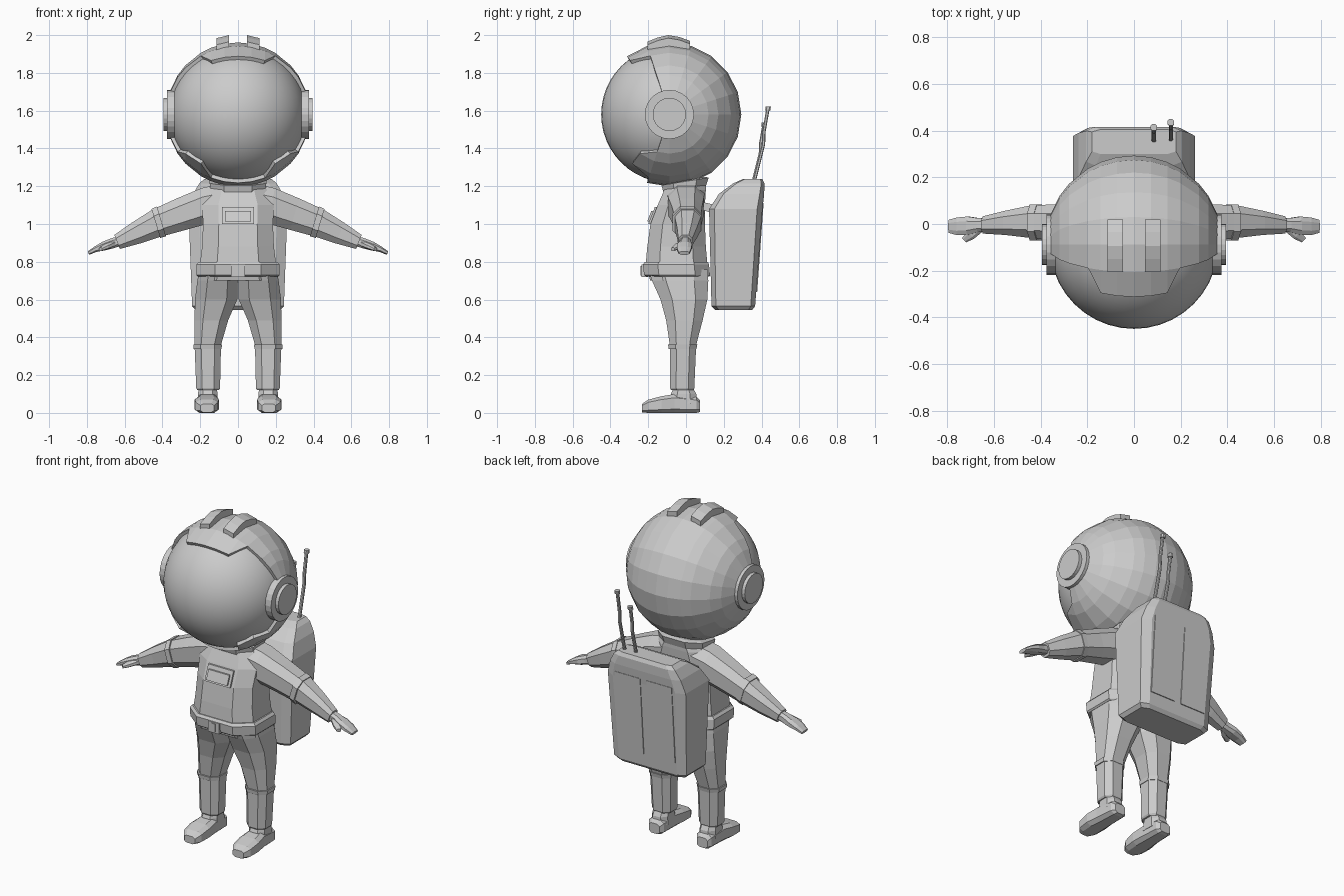
import bpy, bmesh
from math import sin, cos, radians, pi
from mathutils import Vector as V

C = V((0, -0.088, 1.58))  # helmet centre


def finish(name, bm):
    me = bpy.data.meshes.new(name)
    bm.to_mesh(me)
    bm.free()
    ob = bpy.data.objects.new(name, me)
    bpy.context.collection.objects.link(ob)
    return ob


def loft(name, rings, k=0.5, side=1):
    """Skin chamfered-rectangle rings given as (centre, half-axis u, half-axis v)."""
    bm = bmesh.new()
    shape = [(1, -k), (1, k), (k, 1), (-k, 1), (-1, k), (-1, -k), (-k, -1), (k, -1)]
    rows = []
    for c, u, v in rings:
        pts = [V(c) + V(u) * a + V(v) * b for a, b in shape]
        rows.append([bm.verts.new((p.x * side, p.y, p.z)) for p in pts])
    for r, s in zip(rows, rows[1:]):
        for i in range(8):
            j = (i + 1) % 8
            bm.faces.new((r[i], r[j], s[j], s[i]))
    bm.faces.new(rows[0])
    bm.faces.new(rows[-1])
    bmesh.ops.remove_doubles(bm, verts=bm.verts, dist=1e-5)
    bmesh.ops.recalc_face_normals(bm, faces=bm.faces)
    return finish(name, bm)


def zr(z, cx, rx, y0, y1, tilt=0):
    """Horizontal ring from centre x, half width and y range."""
    return ((cx, (y0 + y1) / 2, z), (rx, 0, 0), (0, (y1 - y0) / 2, tilt))


def yr(y, cx, rx, z0, z1):
    return ((cx, y, (z0 + z1) / 2), (rx, 0, 0), (0, 0, (z1 - z0) / 2))


def xr(x, y, z, hy, hz, lean=0.3):
    """Ring across an arm, leaning with the arm slope."""
    return ((x, y, z), (0, hy, 0), (hz * lean, 0, hz))


def box(name, y0, y1, x0, x1, z0, z1, slope=0, side=1):
    """Panel whose top is shifted by slope in y."""
    cx, rx = (x0 + x1) / 2, (x1 - x0) / 2
    return loft(name, [zr(z0, cx, rx, y0, y1), zr(z1, cx, rx, y0 + slope, y1 + slope)], 1, side)


# Visor: smooth ball
bpy.ops.mesh.primitive_uv_sphere_add(segments=40, ring_count=24, radius=0.361, location=C)
visor = bpy.context.object
visor.name = "visor"
bpy.ops.object.shade_smooth()

# Helmet shell: faceted, poles on x, open front with brow and cheek flaps
R = 0.381
half = [11, 22, 31, 47, 57, 72, 87]
cols = [-a for a in reversed(half)] + [0] + half
bm = bmesh.new()
grid = []
for a in cols:
    brow = 54 if abs(a) <= 22 else 72
    chin = 307 if abs(a) in (31, 47) else 288
    phis = [brow] + list(range(72, 289, 18)) + [chin]
    grid.append([bm.verts.new(C + R * V((sin(radians(a)), -cos(radians(a)) * cos(radians(p)),
                                         cos(radians(a)) * sin(radians(p))))) for p in phis])
for r, s in zip(grid, grid[1:]):
    for i in range(len(r) - 1):
        bm.faces.new((r[i], r[i + 1], s[i + 1], s[i]))
bmesh.ops.remove_doubles(bm, verts=bm.verts, dist=1e-4)
bm.normal_update()
for f in bm.faces:
    if f.normal.dot(f.calc_center_median() - C) < 0:
        f.normal_flip()
shell = finish("helmet_shell", bm)
mod = shell.modifiers.new("thickness", 'SOLIDIFY')
mod.thickness = 0.035
mod.offset = -1

# Ear discs and crown ridges
for s in (1, -1):
    for nm, r, x in (("ear_ring", 0.13, 0.375), ("ear_cap", 0.088, 0.395)):
        bpy.ops.mesh.primitive_cylinder_add(vertices=24, radius=r, depth=0.06,
                                            location=(s * (x - 0.03), C.y, C.z), rotation=(0, pi / 2, 0))
        bpy.context.object.name = nm
    loft("crown_ridge", [((0.08, y, z), (0.033, 0, -0.008), (0, 0, 0.022))
                         for y, z in ((-0.205, 1.935), (-0.15, 1.957), (-0.095, 1.97),
                                      (-0.035, 1.96), (0.02, 1.94))], 1, s)

# Torso, collar, belt
loft("torso", [zr(0.70, 0, 0.205, -0.19, 0.115), zr(0.80, 0, 0.2, -0.212, 0.112),
               zr(0.88, 0, 0.19, -0.205, 0.105), zr(1.0, 0, 0.185, -0.188, 0.1),
               zr(1.1, 0, 0.19, -0.15, 0.1), zr(1.18, 0, 0.155, -0.115, 0.105),
               zr(1.22, 0, 0.12, -0.1, 0.105)], 0.55)
loft("collar", [zr(1.185, 0, 0.145, -0.12, 0.105, 0.015), zr(1.225, 0, 0.15, -0.13, 0.12, 0.02),
                zr(1.23, 0, 0.13, -0.11, 0.1, 0.02)], 0.5)
loft("belt", [zr(0.722, 0, 0.212, -0.21, 0.125), zr(0.73, 0, 0.22, -0.222, 0.127),
              zr(0.785, 0, 0.22, -0.228, 0.122), zr(0.80, 0, 0.208, -0.218, 0.116)], 0.55)
box("buckle", -0.235, -0.2, -0.037, 0.037, 0.72, 0.785)
box("buckle_plate", -0.24, -0.2, -0.012, 0.012, 0.728, 0.778)
box("chest_unit", -0.2, -0.165, -0.085, 0.085, 1.0, 1.09, 0.035)
box("chest_unit_rim", -0.206, -0.17, -0.07, 0.07, 1.012, 1.068, 0.022)

for s in (1, -1):
    # Arm, elbow band, hand, thumb
    loft("arm", [xr(0.06, 0, 1.12, 0.1, 0.1, 0), xr(0.18, 0, 1.095, 0.095, 0.095, 0.15),
                 xr(0.30, 0.005, 1.052, 0.08, 0.083), xr(0.43, 0.01, 1.005, 0.07, 0.072),
                 xr(0.54, 0.005, 0.952, 0.052, 0.055, 0.4), xr(0.64, -0.004, 0.905, 0.037, 0.037, 0.4)],
         0.5, s)
    loft("elbow_band", [xr(0.405, 0.006, 1.014, 0.077, 0.079), xr(0.435, 0.006, 1.003, 0.077, 0.077)],
         0.5, s)
    loft("hand", [xr(0.625, -0.003, 0.91, 0.027, 0.025, 0.4), xr(0.665, -0.005, 0.898, 0.03, 0.025, 0.4),
                  xr(0.71, -0.008, 0.883, 0.04, 0.022, 0.4), xr(0.755, -0.01, 0.866, 0.038, 0.014, 0.4),
                  xr(0.792, -0.01, 0.846, 0.028, 0.009, 0.4)], 0.5, s)
    loft("thumb", [((x, y, z), (h, h, 0), (0, 0, h)) for x, y, z, h in
                   ((0.665, -0.015, 0.895, 0.017), (0.70, -0.048, 0.88, 0.015),
                    (0.728, -0.07, 0.866, 0.009))], 0.5, s)

    # Leg, knee band, ankle, boot
    loft("leg", [zr(0.76, 0.1, 0.104, -0.2, 0.115), zr(0.70, 0.108, 0.107, -0.18, 0.118),
                 zr(0.60, 0.116, 0.112, -0.135, 0.113), zr(0.49, 0.141, 0.089, -0.105, 0.088),
                 zr(0.36, 0.16, 0.07, -0.086, 0.054), zr(0.13, 0.158, 0.063, -0.084, 0.044),
                 zr(0.12, 0.158, 0.057, -0.078, 0.038)], 0.5, s)
    loft("knee_band", [zr(0.338, 0.161, 0.074, -0.092, 0.055), zr(0.362, 0.161, 0.076, -0.095, 0.06)],
         0.5, s)
    loft("ankle", [zr(0.05, 0.16, 0.054, -0.085, 0.06), zr(0.1, 0.16, 0.052, -0.08, 0.055),
                   zr(0.135, 0.16, 0.047, -0.065, 0.035)], 0.5, s)
    loft("boot", [yr(0.075, 0.161, 0.035, 0.005, 0.065), yr(0.055, 0.161, 0.05, 0, 0.085),
                  yr(-0.06, 0.162, 0.056, 0, 0.1), yr(-0.13, 0.165, 0.064, 0, 0.088),
                  yr(-0.2, 0.165, 0.058, 0, 0.07), yr(-0.232, 0.163, 0.036, 0.003, 0.048)], 0.6, s)

    # Raised back panels on the pack
    box("pack_panel", 0.35, 0.377, 0.022, 0.19, 0.64, 1.11, 0.034, s)

    # Straps joining shoulders to the pack
    loft("strap", [yr(0.07, 0.12, 0.03, 1.08, 1.12), yr(0.16, 0.12, 0.03, 1.05, 1.1)], 1, s)

# Backpack
loft("backpack", [zr(0.545, 0, 0.225, 0.155, 0.35), zr(0.565, 0, 0.243, 0.135, 0.366),
                  zr(1.08, 0, 0.262, 0.122, 0.405), zr(1.16, 0, 0.237, 0.175, 0.414),
                  zr(1.215, 0, 0.205, 0.25, 0.415), zr(1.237, 0, 0.18, 0.3, 0.405)], 0.8)

# Antennas with tip caps
for x, h, dy in ((0.158, 1.0, 0.0), (0.085, 0.78, -0.005)):
    path = [(0.36, 1.22), (0.385, 1.32), (0.41, 1.42), (0.413, 1.49), (0.433, 1.605)]
    pts = [(0.36 + (y - 0.36) * h + dy, 1.22 + (z - 1.22) * h) for y, z in path]
    loft("antenna", [((x, y, z), (0.009, 0, 0), (0, 0.009, 0)) for y, z in pts])
    y, z = pts[-1]
    loft("antenna_tip", [((x, y, z - 0.004), (0.014, 0, 0), (0, 0.014, 0)),
                         ((x, y + 0.002, z + 0.016), (0.014, 0, 0), (0, 0.014, 0))])
